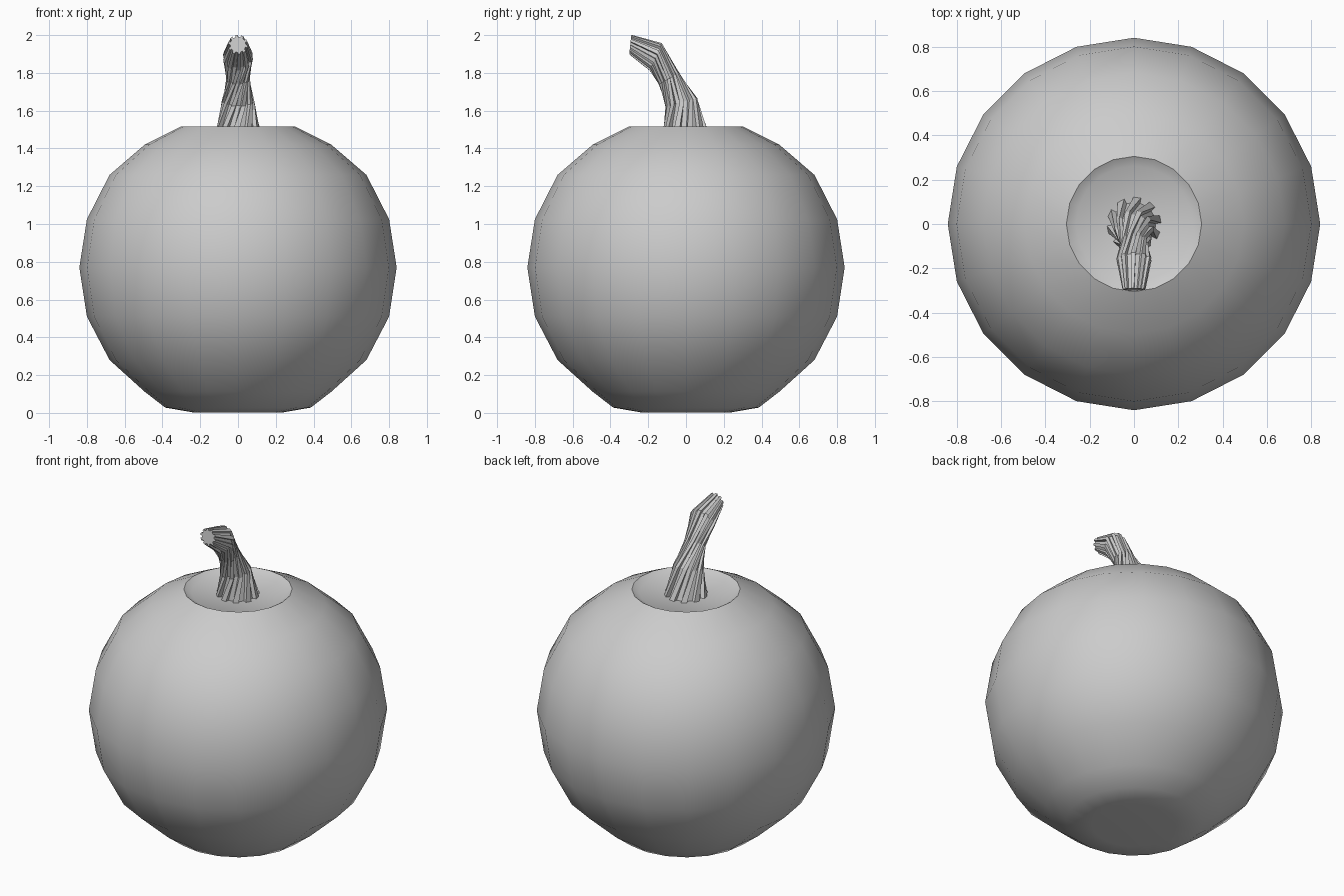
import bpy, bmesh
from math import sin, cos, pi, radians
from mathutils import Vector

if "Cube" in bpy.data.objects:
    bpy.data.objects.remove(bpy.data.objects["Cube"])


def finish(bm, name):
    bmesh.ops.recalc_face_normals(bm, faces=bm.faces[:])
    mesh = bpy.data.meshes.new(name)
    bm.to_mesh(mesh)
    bm.free()
    obj = bpy.data.objects.new(name, mesh)
    bpy.context.collection.objects.link(obj)
    return obj


def loft(bm, rings):
    # Joins equal-sized rings of points with quads and caps both ends
    loops = [[bm.verts.new(p) for p in ring] for ring in rings]
    n = len(loops[0])
    for a, b in zip(loops, loops[1:]):
        for i in range(n):
            j = (i + 1) % n
            bm.faces.new((a[i], a[j], b[j], b[i]))
    return loops


# Gourd body: 20-sided lathe with a sunken crown and a slightly hollow base
SIDES = 20
profile = [(0.24, 0.003), (0.385, 0.028), (0.494, 0.112), (0.68, 0.28),
           (0.80, 0.51), (0.84, 0.77), (0.80, 1.025), (0.68, 1.26),
           (0.494, 1.42), (0.305, 1.515), (0.262, 1.49)]
bm = bmesh.new()
loops = loft(bm, [[(r * cos(2 * pi * i / SIDES), r * sin(2 * pi * i / SIDES), z)
                   for i in range(SIDES)] for r, z in profile])
for loop, z in ((loops[0], 0.03), (loops[-1], 1.48)):
    tip = bm.verts.new((0, 0, z))
    for i in range(SIDES):
        bm.faces.new((loop[i], loop[(i + 1) % SIDES], tip))
for f in bm.faces:
    f.smooth = True
# Crisp rim around the crown
for i in range(SIDES):
    bm.edges.get((loops[-2][i], loops[-2][(i + 1) % SIDES])).smooth = False
finish(bm, "gourd_body")

# Stem: ribbed section swept along a bend with a twist
# (y, z, radius, tilt toward the front, twist)
RIBS = 10
stations = [(0.0, 1.475, 0.125, 0, 0), (-0.025, 1.645, 0.088, 14, 28),
            (-0.09, 1.77, 0.063, 30, 60), (-0.16, 1.885, 0.08, 66, 82),
            (-0.295, 1.95, 0.052, 84, 88)]
rings = []
for y, z, r, tilt, twist in stations:
    t = radians(tilt)
    side, up = Vector((1, 0, 0)), Vector((0, cos(t), sin(t)))
    ring = []
    for k in range(RIBS):
        for off, scale in ((0.02, 0.8), (0.06, 1.0), (0.5, 1.0), (0.54, 0.8)):
            a = 2 * pi * (k + off) / RIBS + radians(twist)
            ring.append(Vector((0, y, z)) + (side * cos(a) + up * sin(a)) * r * scale)
    rings.append(ring)
bm = bmesh.new()
loops = loft(bm, rings)
bm.faces.new(loops[0])
bm.faces.new(loops[-1])
finish(bm, "stem")
